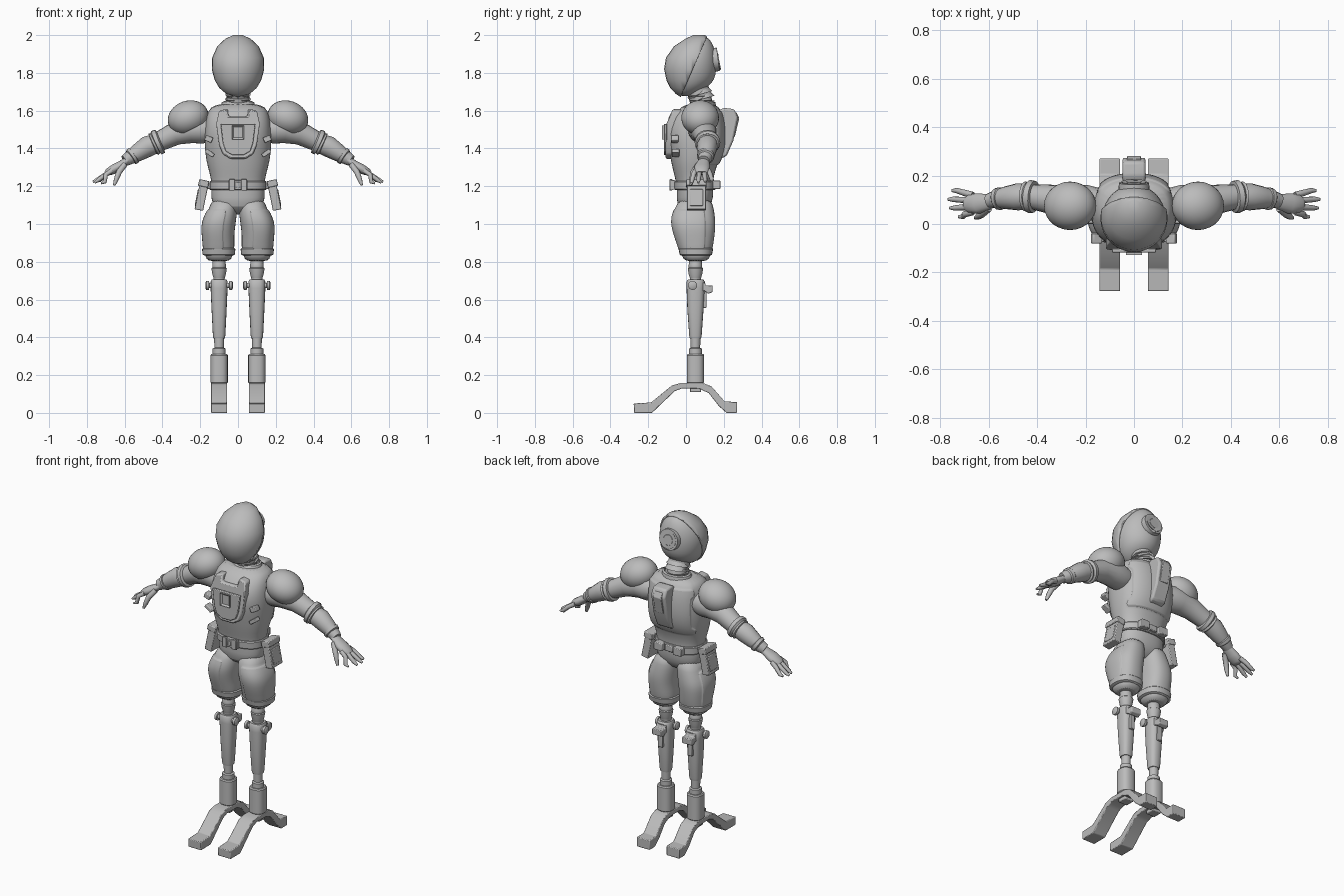
import bpy, bmesh, math
from mathutils import Vector, Matrix

old = bpy.data.objects.get("Cube")
if old:
    bpy.data.objects.remove(old)

GREY = (0.5, 0.5, 0.5, 1)
mat = bpy.data.materials.new("plain grey")
mat.use_nodes = True
mat.diffuse_color = GREY
mat.node_tree.nodes["Principled BSDF"].inputs["Base Color"].default_value = GREY


def finish(name, bm, mirror=False, bevel=0, subsurf=0, angle=35):
    bmesh.ops.recalc_face_normals(bm, faces=bm.faces)
    me = bpy.data.meshes.new(name)
    bm.to_mesh(me)
    bm.free()
    me.shade_smooth()
    me.set_sharp_from_angle(angle=math.radians(angle))
    me.materials.append(mat)
    ob = bpy.data.objects.new(name, me)
    bpy.context.collection.objects.link(ob)
    if bevel:
        m = ob.modifiers.new("bevel", 'BEVEL')
        m.width, m.segments, m.limit_method = bevel, 2, 'ANGLE'
    if subsurf:
        m = ob.modifiers.new("smooth", 'SUBSURF')
        m.levels = m.render_levels = subsurf
    if mirror:
        ob.modifiers.new("mirror", 'MIRROR')
    return ob


def skin(bm, rings):
    """Join rings of points into a closed skin."""
    vs = [[bm.verts.new(p) for p in r] for r in rings]
    n = len(vs[0])
    for a, b in zip(vs, vs[1:]):
        for i in range(n):
            j = (i + 1) % n
            bm.faces.new((a[i], a[j], b[j], b[i]))
    bm.faces.new(vs[0])
    bm.faces.new(vs[-1])
    return bm


def loft(rings, n=24, p=2.0):
    """Rings are (z, x0, x1, y0, y1) of rounded cross-sections."""
    def curve(t):
        return math.copysign(abs(t) ** (2 / p), t)
    out = []
    for z, x0, x1, y0, y1 in rings:
        angles = [2 * math.pi * i / n for i in range(n)]
        out.append([((x0 + x1) / 2 + (x1 - x0) / 2 * curve(math.cos(a)),
                     (y0 + y1) / 2 + (y1 - y0) / 2 * curve(math.sin(a)), z) for a in angles])
    return skin(bmesh.new(), out)


def sym(rings):
    return [(z, -rx, rx, y0, y1) for z, rx, y0, y1 in rings]


def tube(path, n=16, bm=None):
    """Path is a list of (x, y, z, radius)."""
    pts = [Vector(p[:3]) for p in path]
    rings = []
    for i, p in enumerate(pts):
        d = pts[min(i + 1, len(pts) - 1)] - pts[max(i - 1, 0)]
        q = d.to_track_quat('Z', 'Y')
        rings.append([p + q @ Vector((math.cos(2 * math.pi * k / n), math.sin(2 * math.pi * k / n), 0)) * path[i][3]
                      for k in range(n)])
    return skin(bm or bmesh.new(), rings)


def box(c, s, ry=0, bm=None):
    bm = bm or bmesh.new()
    m = Matrix.Translation(c) @ Matrix.Rotation(ry, 4, 'Y') @ Matrix.Diagonal((*s, 1))
    bmesh.ops.create_cube(bm, size=1, matrix=m)
    return bm


def slab(side, x0, x1):
    """Side profile in (y, z), drawn out along x."""
    return skin(bmesh.new(), [[(x, y, z) for y, z in side] for x in (x0, x1)])


def raise_plate(bm, rule, height):
    """Lift the faces that follow a rule into an armour plate."""
    bm.normal_update()
    bmesh.ops.recalc_face_normals(bm, faces=bm.faces)
    faces = [f for f in bm.faces if len(f.verts) == 4 and rule(f.calc_center_median(), f.normal)]
    bmesh.ops.inset_region(bm, faces=faces, thickness=0.004, depth=0, use_even_offset=True)
    bmesh.ops.inset_region(bm, faces=faces, thickness=0.002, depth=height, use_even_offset=True)


# Helmet: inner skull and a slightly larger visor on the front
HEAD = sym([(1.673, .03, -.03, .03), (1.69, .07, -.055, .06), (1.72, .102, -.083, .115),
            (1.76, .124, -.103, .155), (1.82, .139, -.116, .166), (1.88, .137, -.106, .166),
            (1.94, .11, -.064, .152), (1.98, .068, -.005, .13), (2.0, .025, .04, .1)])
skull = loft(HEAD, 28)
bmesh.ops.scale(skull, vec=(.95, .97, .98), verts=skull.verts,
                space=Matrix.Translation((0, -.06, -1.83)))
finish("helmet", skull, subsurf=1)
visor = loft(HEAD, 28)
bmesh.ops.bisect_plane(visor, geom=visor.verts[:] + visor.edges[:] + visor.faces[:],
                       plane_co=(0, .045, 1.84), plane_no=(0, .32, -.14), clear_outer=True)
ob = finish("visor", visor, angle=60)
m = ob.modifiers.new("thickness", 'SOLIDIFY')
m.thickness = 0.012

# Round socket on the back of the helmet
sock = tube([(0, .12, 1.865, .066), (0, .17, 1.872, .062), (0, .175, 1.872, .052),
             (0, .16, 1.87, .046), (0, .162, 1.87, .04), (0, .175, 1.872, .03)], 24)
finish("helmet_socket", sock)

# Neck and collar
finish("neck", tube([(0, .1, 1.56, .065), (0, .085, 1.63, .058), (0, .06, 1.72, .06)], 20))
finish("collar", loft(sym([(1.6, .1, .0, .165), (1.645, .085, .025, .155), (1.65, .075, .035, .145),
                           (1.61, .07, .04, .14)])))
for i in range(2):
    c = Vector((0, .085 - .012 * i, 1.65 + .025 * i))
    finish("neck_ring", tube([(*c, .06), (c.x, c.y, c.z + .003, .068), (c.x, c.y, c.z + .011, .068),
                              (c.x, c.y - .003, c.z + .014, .06)], 20))

# Torso with a raised vest
torso = loft(sym([(1.05, .07, .0, .09), (1.09, .13, -.045, .13), (1.14, .145, -.05, .145),
                  (1.2, .14, -.048, .145), (1.25, .145, -.06, .145), (1.31, .163, -.075, .165),
                  (1.36, .172, -.085, .19), (1.42, .178, -.098, .203), (1.48, .178, -.105, .205),
                  (1.54, .172, -.095, .2), (1.6, .16, -.05, .185), (1.64, .125, .0, .16)]), 28, 2.4)
raise_plate(torso, lambda c, n: 1.33 < c.z < 1.6 and abs(c.x) < .15 and c.y > .05, .008)
finish("torso", torso, subsurf=1)


def bib(name, outline, y0, y1, bevel):
    """Plate drawn in (x, z) on the chest, one half given."""
    full = outline + [(-x, z) for x, z in reversed(outline)]
    bm = skin(bmesh.new(), [[(x, y + .05 * max(0, z - 1.53) / .1, z) for x, z in full] for y in (y0, y1)])
    finish(name, bm, bevel=bevel)


bib("chest_plate", [(.04, 1.345), (.08, 1.37), (.1, 1.42), (.115, 1.53), (.1, 1.6), (.055, 1.61), (.05, 1.57)],
    -.108, -.05, .008)
bib("chest_panel", [(.03, 1.365), (.065, 1.385), (.08, 1.43), (.092, 1.53)], -.117, -.1, .004)
badge = box((0, -.12, 1.485), (.065, .014, .075))
front = [f for f in badge.faces if f.calc_center_median().y < -.126]
bmesh.ops.inset_region(badge, faces=front, thickness=.013)
bmesh.ops.translate(badge, vec=(0, .009, 0), verts=front[0].verts)
finish("chest_badge", badge)
straps = box((.15, -.055, 1.375), (.05, .04, .022), -.6)
box((.155, -.06, 1.45), (.04, .04, .03), -.4, straps)
finish("vest_straps", straps, True, .004)

# Back unit
finish("back_unit", slab([(.17, 1.6), (.2, 1.615), (.255, 1.608), (.275, 1.565), (.25, 1.44),
                          (.215, 1.36), (.17, 1.34)], -.047, .047), bevel=.01)
finish("back_unit_panel", slab([(.25, 1.59), (.268, 1.59), (.282, 1.56), (.258, 1.46), (.24, 1.46)],
                               -.028, .028), bevel=.003)

# Belt, buckle and pouches
finish("belt", loft(sym([(1.18, .147, -.058, .152), (1.185, .151, -.063, .156), (1.222, .151, -.065, .156),
                         (1.227, .147, -.06, .152)]), 28, 2.4))
buckle = box((0, -.07, 1.207), (.1, .025, .05))
for x in (-.032, .032):
    box((x, -.08, 1.207), (.03, .015, .06), 0, buckle)
box((0, -.08, 1.207), (.022, .012, .03), 0, buckle)
finish("buckle", buckle, bevel=.003)
back = box((.065, .162, 1.207), (.055, .04, .045))
box((.0, .158, 1.207), (.05, .025, .035), 0, back)
finish("back_pouches", back, True, .004)
pouch = box((.192, .055, 1.15), (.046, .1, .155), -.2)
box((.182, .055, 1.215), (.054, .108, .035), -.2, pouch)
box((.217, .055, 1.14), (.008, .07, .09), -.2, pouch)
box((.155, .055, 1.2), (.03, .05, .03), 0, pouch)
finish("hip_pouch", pouch, True, .005)

# Shoulder pads: domes cut off towards the armpit
pad = bmesh.new()
bmesh.ops.create_uvsphere(pad, u_segments=28, v_segments=18, radius=1)
bmesh.ops.transform(pad, verts=pad.verts, matrix=Matrix.Translation((.264, .075, 1.562))
                    @ Matrix.Rotation(.35, 4, 'Y') @ Matrix.Diagonal((.11, .1, .09, 1)))
cut = bmesh.ops.bisect_plane(pad, geom=pad.verts[:] + pad.edges[:] + pad.faces[:],
                             plane_co=(.24, .075, 1.505), plane_no=(-.09, 0, -.175), clear_outer=True)
bmesh.ops.holes_fill(pad, edges=[e for e in pad.edges if e.is_boundary])
finish("shoulder_pad", pad, True, .004)

# Arms: sleeve, elbow ring, forearm and cuff
finish("upper_arm", tube([(.13, .085, 1.5, .06), (.19, .085, 1.5, .075), (.25, .09, 1.5, .072),
                          (.33, .1, 1.48, .062), (.4, .11, 1.445, .054), (.44, .115, 1.43, .05)]), True)
finish("elbow_ring", tube([(.408, .112, 1.44, .05), (.413, .112, 1.438, .066), (.432, .114, 1.43, .068),
                           (.438, .114, 1.427, .058), (.448, .114, 1.422, .062), (.453, .114, 1.42, .05)], 20), True)
finish("forearm", tube([(.44, .114, 1.425, .052), (.48, .112, 1.41, .056), (.53, .108, 1.378, .047),
                        (.575, .102, 1.35, .036), (.6, .095, 1.335, .03)]), True)
finish("wrist_cuff", tube([(.548, .105, 1.367, .04), (.552, .105, 1.364, .047), (.566, .103, 1.355, .045),
                           (.57, .102, 1.352, .036)]), True)

# Hands
palm = tube([(.57, .1, 1.35, .027), (.6, .092, 1.328, .032), (.64, .085, 1.302, .042),
             (.675, .083, 1.28, .04), (.69, .083, 1.27, .03)], 14)
bmesh.ops.scale(palm, vec=(1, 1, .6), verts=palm.verts,
                space=Matrix.Translation((-.63, -.08, -1.308)) @ Matrix.Shear('XY', 4, (0, 0)))
# Slope the flattened palm back down the arm line
for v in palm.verts:
    v.co.z -= (v.co.x - .63) * .27
for k in range(4):
    y, tip = .05 + .023 * k, (.725, .76, .768, .752)[k]
    ytip = .03 + .036 * k
    tube([(.665, y, 1.283, .014), (.70, (y + ytip) / 2, 1.262, .013),
          (tip - .02, ytip, 1.232 - .01 * (k == 0), .011), (tip, ytip, 1.215 + .004 * k, .006)], 8, palm)
tube([(.6, .065, 1.315, .016), (.63, .04, 1.275, .016), (.645, .03, 1.235, .013), (.655, .025, 1.205, .007)], 8, palm)
finish("hand", palm, True, angle=60)

# Baggy short trousers with raised thigh plates
thigh = loft([(1.14, .01, .135, -.035, .135), (1.08, .004, .155, -.06, .148), (1.03, .008, .18, -.075, .155),
              (.99, .014, .19, -.073, .157), (.94, .02, .187, -.06, .152), (.89, .018, .182, -.042, .145),
              (.86, .02, .18, -.033, .138), (.83, .03, .172, -.02, .128), (.8, .04, .163, -.008, .115)], 24, 2.4)
raise_plate(thigh, lambda c, n: .87 < c.z < 1.06 and (n.x - n.y) > .55 and n.x > -.5, .006)
finish("thigh", thigh, True, subsurf=1)
finish("trouser_cuff", loft([(.832, .028, .176, -.026, .13), (.838, .016, .188, -.033, .138),
                             (.868, .014, .19, -.04, .144), (.874, .02, .182, -.036, .138)], 24, 2.4), True)

# Artificial lower legs
X, Y = .1, .05
finish("knee_post", tube([(X, Y, z, r) for z, r in
                          ((.83, .034), (.79, .034), (.785, .036), (.765, .036), (.755, .031), (.68, .029))], 20), True)
finish("knee_collar", tube([(X, Y, z, r) for z, r in ((.77, .035), (.765, .041), (.735, .036), (.715, .03))], 20), True)
finish("shin", loft([(.395, .07, .13, .02, .08), (.41, .067, .133, .017, .083), (.55, .06, .14, .007, .093),
                     (.66, .055, .145, .003, .1), (.695, .055, .145, .003, .1), (.705, .06, .14, .01, .092)],
                    20, 2.6), True)
knobs = bmesh.new()
for s in (-1, 1):
    tube([(X + s * d, Y - .015, .675, r) for d, r in
          ((.03, .014), (.052, .014), (.054, .024), (.068, .024), (.073, .016))], 14, knobs)
finish("knee_knobs", knobs, True)
bracket = slab([(.06, .695), (.1, .69), (.105, .675), (.14, .675), (.14, .64), (.118, .63), (.1, .645), (.06, .645)],
               .068, .132)
box((X, .098, .6), (.03, .02, .09), 0, bracket)
finish("knee_bracket", bracket, True, .004)
finish("ankle_post", tube([(X, Y, z, r) for z, r in
                           ((.41, .027), (.345, .025), (.34, .034), (.312, .034), (.308, .04))], 20), True)
finish("ankle_sleeve", loft([(z, X - r, X + r, Y - r, Y + r) for z, r in
                             ((.155, .04), (.162, .046), (.305, .046), (.312, .041))], 24, 2.5), True)

# Sprung blade feet
finish("foot", slab([(-.275, 0), (-.277, .05), (-.185, .055), (-.075, .145), (-.03, .158), (.09, .158),
                     (.135, .14), (.205, .06), (.27, .058), (.27, 0), (.215, .0), (.175, .035), (.12, .105),
                     (.07, .128), (-.02, .13), (-.06, .115), (-.18, 0)], .057, .143), True, .004)
finish("foot_pivot", box((X, Y, .135), (.06, .06, .05)), True, .005)
